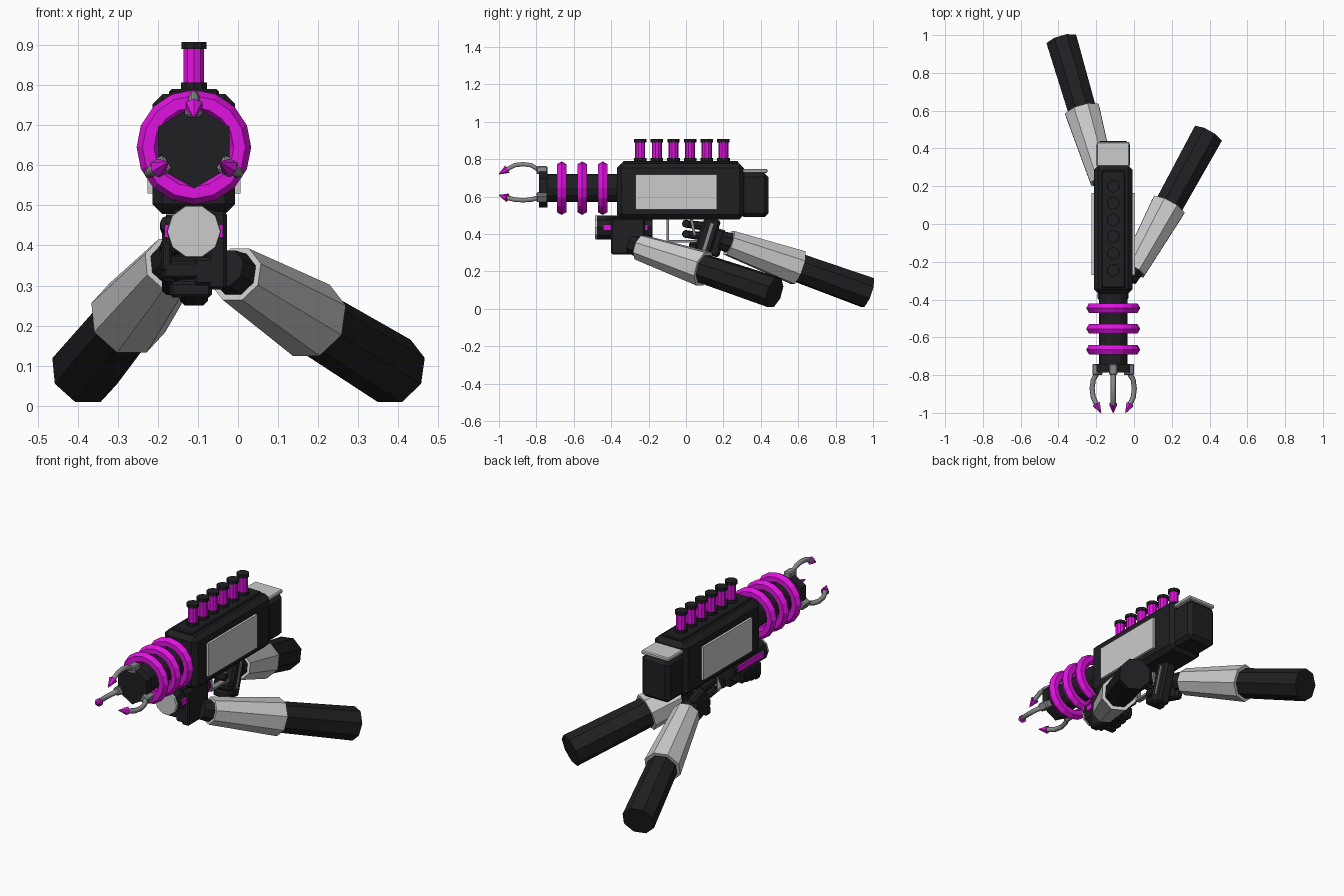
import bpy, bmesh, math
from mathutils import Vector, Matrix

if "Cube" in bpy.data.objects:
    bpy.data.objects.remove(bpy.data.objects["Cube"])

C, BZ = -0.11, 0.645          # gun centre line x, barrel axis z


def material(name, rgb):
    m = bpy.data.materials.new(name)
    m.diffuse_color = (*rgb, 1)
    m.use_nodes = True
    m.node_tree.nodes["Principled BSDF"].inputs["Base Color"].default_value = m.diffuse_color
    return m


DARK = material("dark", (0.014, 0.014, 0.016))
PINK = material("magenta", (0.75, 0.006, 0.75))
STEEL = material("steel", (0.25, 0.26, 0.27))


def finish(name, bm, mat):
    me = bpy.data.meshes.new(name)
    bm.to_mesh(me)
    bm.free()
    ob = bpy.data.objects.new(name, me)
    bpy.context.collection.objects.link(ob)
    if mat:
        me.materials.append(mat)
    return ob


def box(name, x, y, z, mat=None, bevel=0.0, tilt=0.0):
    """Box from (min, max) ranges, optionally chamfered and tilted about x."""
    bm = bmesh.new()
    bmesh.ops.create_cube(bm, size=1)
    bmesh.ops.scale(bm, vec=(x[1] - x[0], y[1] - y[0], z[1] - z[0]), verts=bm.verts)
    if bevel:
        bmesh.ops.bevel(bm, geom=bm.edges[:], offset=bevel, segments=1, affect='EDGES')
    mid = Vector((sum(x) / 2, sum(y) / 2, sum(z) / 2))
    bm.transform(Matrix.Translation(mid) @ Matrix.Rotation(tilt, 4, 'X'))
    return finish(name, bm, mat)


def tube(name, a, b, r0, r1, n=8, mat=None, spin=0.0):
    """Tapered n-sided prism from point a to point b."""
    a, b = Vector(a), Vector(b)
    d = b - a
    bm = bmesh.new()
    bmesh.ops.create_cone(bm, cap_ends=True, segments=n, radius1=r0, radius2=r1, depth=d.length)
    rot = d.to_track_quat('Z', 'Y').to_matrix().to_4x4()
    bm.transform(Matrix.Translation((a + b) / 2) @ rot @ Matrix.Rotation(spin, 4, 'Z'))
    return finish(name, bm, mat)


# Main body, top rail, side panels
box("body", (C - .103, C + .103), (-.37, .31), (.478, .778), DARK, .025)
box("top_plate", (C - .062, C + .062), (-.34, .28), (.77, .79), DARK, .006)
for s in (-1, 1):
    box("side_panel", (C + s * .108 - .008, C + s * .108 + .008), (-.27, .165), (.53, .717))
box("rear_block", (C - .088, C + .088), (.29, .44), (.49, .725), DARK, .02)
box("rear_lid", (C - .087, C + .087), (.305, .435), (.727, .748), None, .005)

# Row of energy cells
for i in range(6):
    y = -.245 + .089 * i
    tube("cell_base", (C, y, .785), (C, y, .806), .034, .034, 10, DARK)
    tube("cell", (C, y, .80), (C, y, .892), .027, .027, 10, PINK)
    tube("cell_cap", (C, y, .89), (C, y, .908), .033, .033, 10, DARK)

# Barrel, coil rings, hexagonal muzzle
tube("barrel", (C, -.36, BZ), (C, -.75, BZ), .075, .075, 12, DARK)
tube("muzzle", (C, -.74, BZ), (C, -.785, BZ), .103, .103, 6, DARK)
for y in (-.665, -.555, -.445):
    bpy.ops.mesh.primitive_torus_add(location=(C, y, BZ), rotation=(math.pi / 2, 0, 0),
                                     major_segments=16, minor_segments=6,
                                     major_radius=.114, minor_radius=.029)
    ring = bpy.context.object
    ring.name = "coil_ring"
    ring.data.materials.append(PINK)

# Three claws around the muzzle: (y, distance from axis)
ARC = [(-.77, .095), (-.80, .105), (-.825, .122), (-.87, .129), (-.915, .123), (-.945, .108), (-.968, .09)]
for k in range(3):
    turn = Matrix.Translation((C, 0, BZ)) @ Matrix.Rotation(k * math.tau / 3, 4, 'Y')
    base = box("claw_mount", (-.022, .022), (-.80, -.74), (.075, .118), STEEL, .006)
    tip = tube("claw_tip", (0, -.955, .102), (0, -1.0, .075), .023, .002, 6, PINK)
    cu = bpy.data.curves.new("claw", 'CURVE')
    cu.dimensions = '3D'
    cu.bevel_depth = .0135
    cu.bevel_resolution = 1
    cu.use_fill_caps = True
    sp = cu.splines.new('POLY')
    sp.points.add(len(ARC) - 1)
    for p, (y, r) in zip(sp.points, ARC):
        p.co = (0, y, r, 1)
    cu.materials.append(STEEL)
    claw = bpy.data.objects.new("claw", cu)
    bpy.context.collection.objects.link(claw)
    for ob in (base, tip, claw):
        ob.matrix_world = turn @ ob.matrix_world
    bpy.ops.object.select_all(action='DESELECT')
    claw.select_set(True)
    bpy.context.view_layer.objects.active = claw
    bpy.ops.object.convert(target='MESH')

# Fore grip with lamp and glowing side strips
tube("fore_grip", (C, -.475, .435), (C, -.18, .435), .068, .068, 10, DARK, math.pi / 10)
tube("lamp_face", (C, -.487, .435), (C, -.47, .435), .066, .068, 10, None, math.pi / 10)
box("grip_mount", (C - .05, C + .05), (-.42, -.18), (.45, .49), DARK)
for s in (-1, 1):
    box("glow_strip", (C + s * .066 - .007, C + s * .066 + .007), (-.44, -.205), (.42, .452), PINK)

# Support hand wrapped under the fore grip
box("support_palm", (-.075, -.028), (-.40, -.22), (.29, .485), DARK, .008)
box("support_hand_base", (-.11, -.03), (-.40, -.24), (.30, .37), DARK, .008)
for i in range(4):
    y = -.40 + .041 * i
    box("support_finger", (-.185, -.07), (y, y + .037), (.318 + .008 * i, .36 + .004 * i), DARK, .006)
    box("support_fingertip", (-.192, -.165), (y, y + .037), (.335 + .008 * i, .41), DARK, .006)

# Trigger guard and trigger
box("guard_post", (C - .015, C + .015), (-.103, -.09), (.36, .485), STEEL)
box("guard_bottom", (C - .015, C + .015), (-.103, .09), (.355, .367), STEEL)
box("trigger", (C - .008, C + .008), (.03, .045), (.39, .485), STEEL, 0, .2)

# Slanted pistol grip and trigger hand
box("pistol_grip", (C - .035, C + .035), (.065, .155), (.255, .49), DARK, .012, -.3)
for s in (-1, 1):
    box("grip_inlay", (C + s * .035 - .005, C + s * .035 + .005), (.108, .124), (.30, .46), STEEL, 0, -.3)
box("trigger_palm", (-.19, -.145), (.06, .20), (.29, .44), DARK, .012, -.3)
for z in (.40, .455):
    tube("trigger_finger", (-.18, 0, z), (-.075, 0, z), .022, .02, 8, DARK)
    tube("trigger_knuckle", (-.175, -.005, z), (-.17, .11, z - .015), .02, .024, 8, DARK)
for i in range(2):
    box("lower_finger", (-.17, -.065), (.015, .06), (.27 + .045 * i, .31 + .045 * i), DARK, .008)


# Arms: dark wrist, flared light cuff, dark sleeve
def arm(side, start, end, split):
    a, b = Vector(start), Vector(end)
    d = (b - a).normalized()
    m = a.lerp(b, split)
    tube(side + "_wrist", a - d * .055, a + d * .05, .05, .064, 8, DARK, math.pi / 8)
    tube(side + "_cuff", a, m, .072, .1, 8, None, math.pi / 8)
    tube(side + "_sleeve", m - d * .03, b, .08, .088, 8, DARK, math.pi / 8)


arm("support_arm", (-.005, -.245, .328), (.39, .473, .087), .475)
arm("trigger_arm", (-.165, .23, .353), (-.382, .97, .087), .5)
